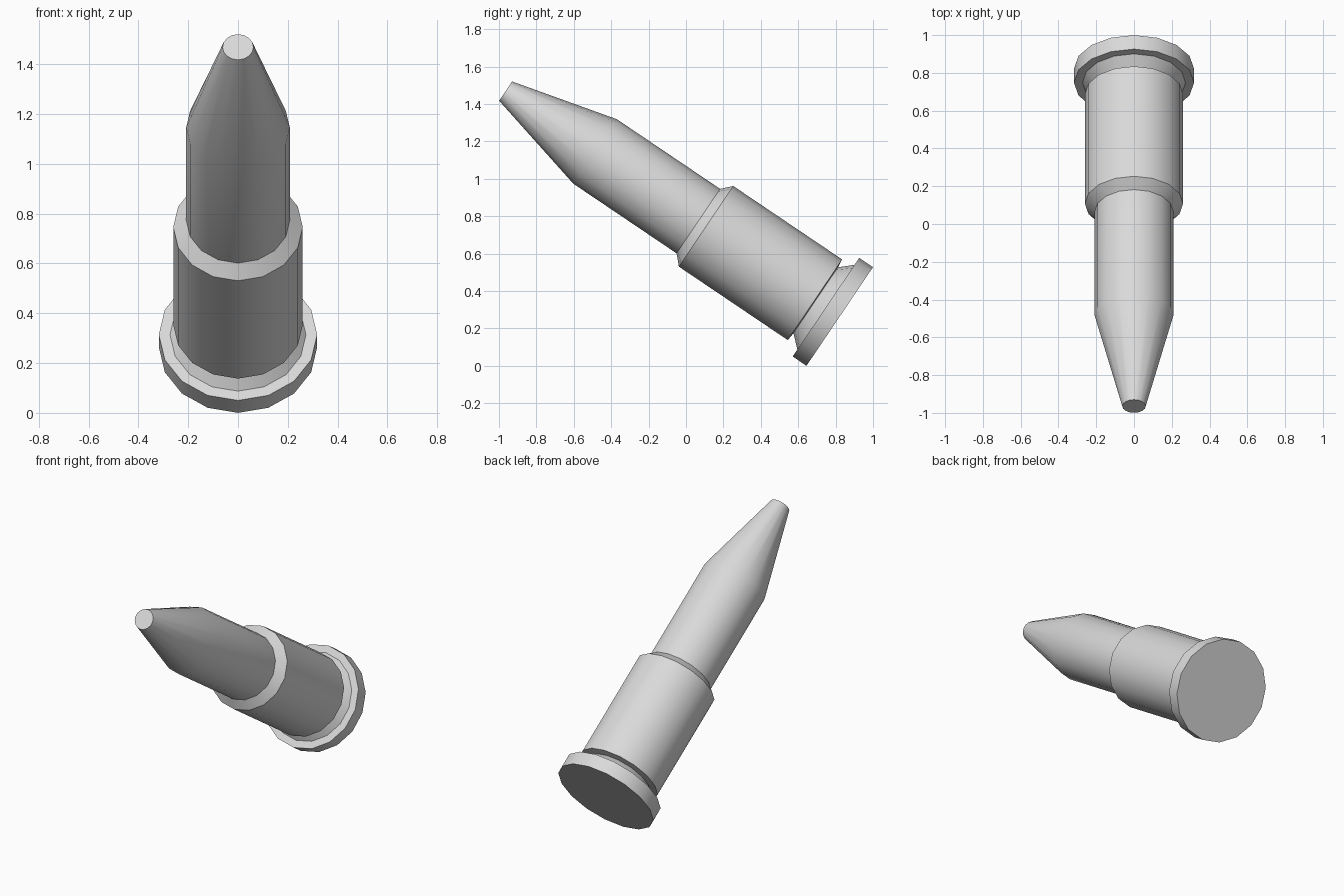
import bpy, bmesh, math

cube = bpy.data.objects.get("Cube")
if cube:
    bpy.data.objects.remove(cube, do_unlink=True)

SIDES = 16
TILT = math.radians(56)          # leans the long axis forward and up
BASE = (0, 0.822, 0.264)         # centre of the rear disc

grey = bpy.data.materials.new("light grey")
grey.diffuse_color = (0.7, 0.7, 0.7, 1)
grey.use_nodes = True
grey.node_tree.nodes["Principled BSDF"].inputs["Base Color"].default_value = (0.7, 0.7, 0.7, 1)


def turned_part(name, profile, cap_start=False, cap_end=False):
    """Revolve (radius, distance) points around the tilted axis."""
    bm = bmesh.new()
    rings = []
    for r, t in profile:
        angles = [2 * math.pi * i / SIDES for i in range(SIDES)]
        rings.append([bm.verts.new((r * math.cos(a), r * math.sin(a), t)) for a in angles])
    for lower, upper in zip(rings, rings[1:]):
        for i in range(SIDES):
            j = (i + 1) % SIDES
            bm.faces.new((lower[i], lower[j], upper[j], upper[i]))
    if cap_start:
        bm.faces.new(rings[0][::-1])
    if cap_end:
        bm.faces.new(rings[-1])
    mesh = bpy.data.meshes.new(name)
    bm.to_mesh(mesh)
    bm.free()
    mesh.materials.append(grey)
    obj = bpy.data.objects.new(name, mesh)
    bpy.context.collection.objects.link(obj)
    obj.location = BASE
    obj.rotation_euler = (TILT, 0, 0)
    bpy.ops.object.select_all(action='DESELECT')
    obj.select_set(True)
    bpy.context.view_layer.objects.active = obj
    bpy.ops.object.shade_smooth_by_angle(angle=math.radians(30))
    return obj


# Rear disc with the tapered extractor groove
turned_part("rim_and_groove",
            [(0.318, 0), (0.318, 0.089), (0.273, 0.089), (0.213, 0.155)], cap_start=True)

# Wide casing with a chamfered mouth
turned_part("casing",
            [(0.213, 0.155), (0.26, 0.160), (0.26, 0.862), (0.208, 0.912)])

# Narrow shaft tapering to a flat tip
turned_part("projectile",
            [(0.208, 0.912), (0.208, 1.578), (0.062, 2.155)], cap_end=True)
